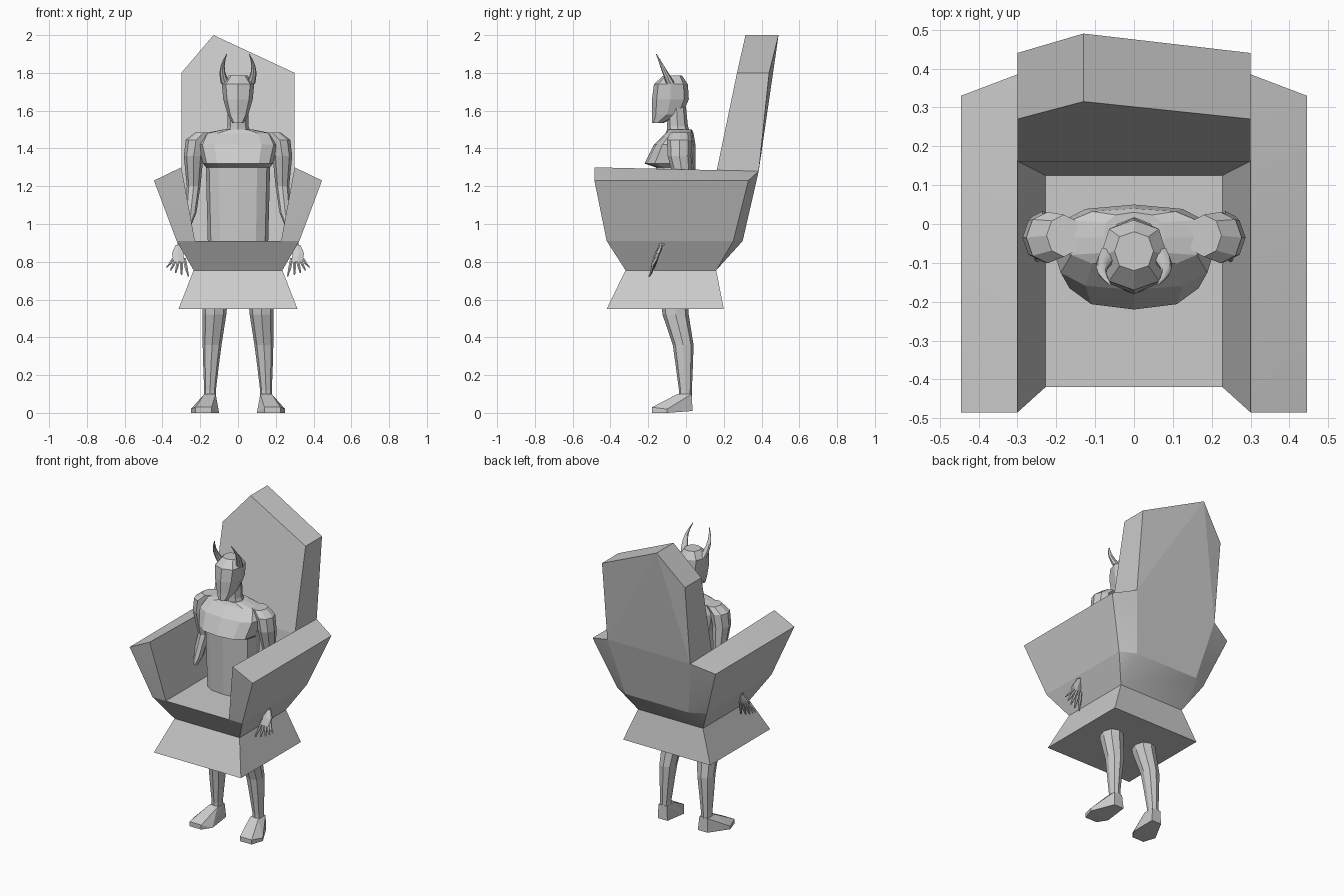
import bpy, bmesh, math

cube = bpy.data.objects.get("Cube")
if cube:
    bpy.data.objects.remove(cube, do_unlink=True)

shade = (0.6, 0.6, 0.6, 1)
grey = bpy.data.materials.new("plain_grey")
grey.use_nodes = True
grey.diffuse_color = shade
grey.node_tree.nodes["Principled BSDF"].inputs["Base Color"].default_value = shade


def finish(name, bm, smooth):
    bmesh.ops.recalc_face_normals(bm, faces=bm.faces)
    mesh = bpy.data.meshes.new(name)
    bm.to_mesh(mesh)
    bm.free()
    mesh.materials.append(grey)
    part = bpy.data.objects.new(name, mesh)
    bpy.context.collection.objects.link(part)
    if smooth:
        bpy.ops.object.select_all(action='DESELECT')
        part.select_set(True)
        bpy.context.view_layer.objects.active = part
        bpy.ops.object.shade_smooth_by_angle(angle=math.radians(smooth))


def hull(name, points, side=1, smooth=0):
    """Convex solid around a few corner points."""
    bm = bmesh.new()
    for x, y, z in points:
        bm.verts.new((x * side, y, z))
    bmesh.ops.convex_hull(bm, input=bm.verts[:])
    bmesh.ops.dissolve_limit(bm, angle_limit=.02, verts=bm.verts[:], edges=bm.edges[:])
    finish(name, bm, smooth)


def loft(name, rings, side=1, sides=8, square=1, smooth=0):
    """Closed skin over rings of (x, y, z, half width, half depth)."""
    def squared(value):
        return math.copysign(abs(value) ** square, value)

    bm = bmesh.new()
    loops = []
    for x, y, z, width, depth in rings:
        turns = [math.tau * i / sides - math.pi / 2 for i in range(sides)]
        loops.append([bm.verts.new(((x + width * squared(math.cos(turn))) * side,
                                    y + depth * squared(math.sin(turn)), z))
                      for turn in turns])
    for lower, upper in zip(loops, loops[1:]):
        for i in range(sides):
            bm.faces.new((lower[i - 1], lower[i], upper[i], upper[i - 1]))
    bm.faces.new(loops[0])
    bm.faces.new(loops[-1])
    finish(name, bm, smooth)


def body(name, sections, **options):
    """Centred loft over sections of (height, half width, front, back)."""
    rings = [(0, (front + back) / 2, height, width, (back - front) / 2)
             for height, width, front, back in sections]
    loft(name, rings, **options)


def limb(name, joints, side, depth=1, **options):
    """Side loft over joints of (x, y, z, half width) with a fixed depth ratio."""
    rings = [(x, y, z, width, width * depth) for x, y, z, width in joints]
    loft(name, rings, side, **options)


def both(*points):
    return [(side * x, y, z) for x, y, z in points for side in (1, -1)]


# Chair corners, shared by the parts that meet there
waist_front, waist_back = (.235, -.32, .755), (.235, .16, .755)
seat_front, seat_back, seat_rear = (.228, -.42, .91), (.228, .125, .91), (.228, .3, .91)
bowl_front, bowl_back = (.325, -.42, .91), (.325, .25, .91)
rim_front, rim_back, rim_rear = (.3, -.485, 1.3), (.3, .16, 1.27), (.3, .385, 1.28)
outer_front, outer_back = (.445, -.485, 1.23), (.445, .33, 1.23)
top_front, top_rear = (.3, .27, 1.8), (.3, .44, 1.8)
peak_front, peak_rear = (-.13, .315, 2), (-.13, .49, 2)

# Chair: flared base, bowl-shaped seat and tall lopsided back
hull("chair_base", both((.315, -.42, .55), (.315, .2, .55), waist_front, waist_back))
hull("seat_bowl", both(waist_front, waist_back, bowl_front, bowl_back, seat_rear), smooth=25)
hull("lower_backrest", both(seat_back, seat_rear, rim_back, rim_rear), smooth=25)
hull("upper_backrest", both(rim_back, rim_rear, top_front, top_rear) + [peak_front, peak_rear])

# Torso with overhanging chest, neck and head
body("torso", [(.8, .15, -.15, .04), (.91, .16, -.15, .04), (1.3, .17, -.16, .05),
               (1.32, .185, -.22, .05), (1.42, .21, -.17, .05),
               (1.48, .18, -.11, .04), (1.5, .08, -.1, .03)], sides=12, square=.75)
body("neck", [(1.46, .075, -.1, .03), (1.52, .055, -.1, .01), (1.62, .055, -.1, 0)])
body("head", [(1.535, .03, -.18, -.12), (1.58, .055, -.18, -.02), (1.66, .078, -.18, .015),
              (1.74, .086, -.17, .01), (1.785, .05, -.12, -.02)], square=.85)

for side, label in ((1, "left"), (-1, "right")):
    hull(label + "_armrest", [outer_front, outer_back, bowl_front, bowl_back, rim_front,
                              rim_back, rim_rear, seat_front, seat_back, seat_rear],
         side, smooth=25)

    # Horn bowing outwards and tapering to its tip
    steps = [step / 5 for step in range(6)]
    limb(label + "_horn", [(.066 - .006 * t + .02 * math.sin(math.pi * t), -.08 - .077 * t,
                            1.74 + .16 * t, .024 - .022 * t) for t in steps], side, smooth=40)

    # Arm running through the armrest to the hand
    limb(label + "_arm", [(.18, -.03, 1.485, .045), (.222, -.035, 1.445, .055),
                          (.235, -.035, 1.36, .052), (.235, -.01, 1.2, .036),
                          (.25, -.055, 1.06, .03), (.305, -.13, .89, .016)], side, depth=1.2)
    limb(label + "_palm", [(.312, -.13, .89, .02), (.32, -.15, .845, .035),
                           (.312, -.168, .8, .033)], side, depth=.4, sides=6)

    # Fingers fanned out from the palm, shortening outwards
    for finger in range(5):
        t = finger / 4
        root = .285 + .056 * t
        angle = t - .25
        reach = .09 - .035 * t
        tip_x = root + reach * math.sin(angle)
        drop = reach * math.cos(angle)
        limb(f"{label}_finger_{finger + 1}",
             [(root, -.155, .82, .01), ((root + tip_x) / 2, -.175, .81 - drop / 2, .009),
              (tip_x, -.165 - drop / 3, .81 - drop, .004)], side, sides=6)

    # Leg and splayed foot
    limb(label + "_leg", [(.12, -.06, .6, .066), (.125, -.055, .52, .063),
                          (.137, -.015, .36, .05), (.142, -.01, .27, .043),
                          (.148, -.003, .12, .031), (.148, -.003, .04, .031)],
         side, depth=1.1, square=.85)
    ankle = [(x, y, .1) for x in (.118, .178) for y in (-.045, .03)]
    heel = [(x, .035, .01) for x in (.11, .18)]
    toes = [(x, -.18, z) for x in (.14, .225) for z in (0, .03)]
    ball = [(.1, -.12, 0), (.25, -.1, 0), (.25, -.1, .02)]
    hull(label + "_foot", ankle + heel + toes + ball, side)
